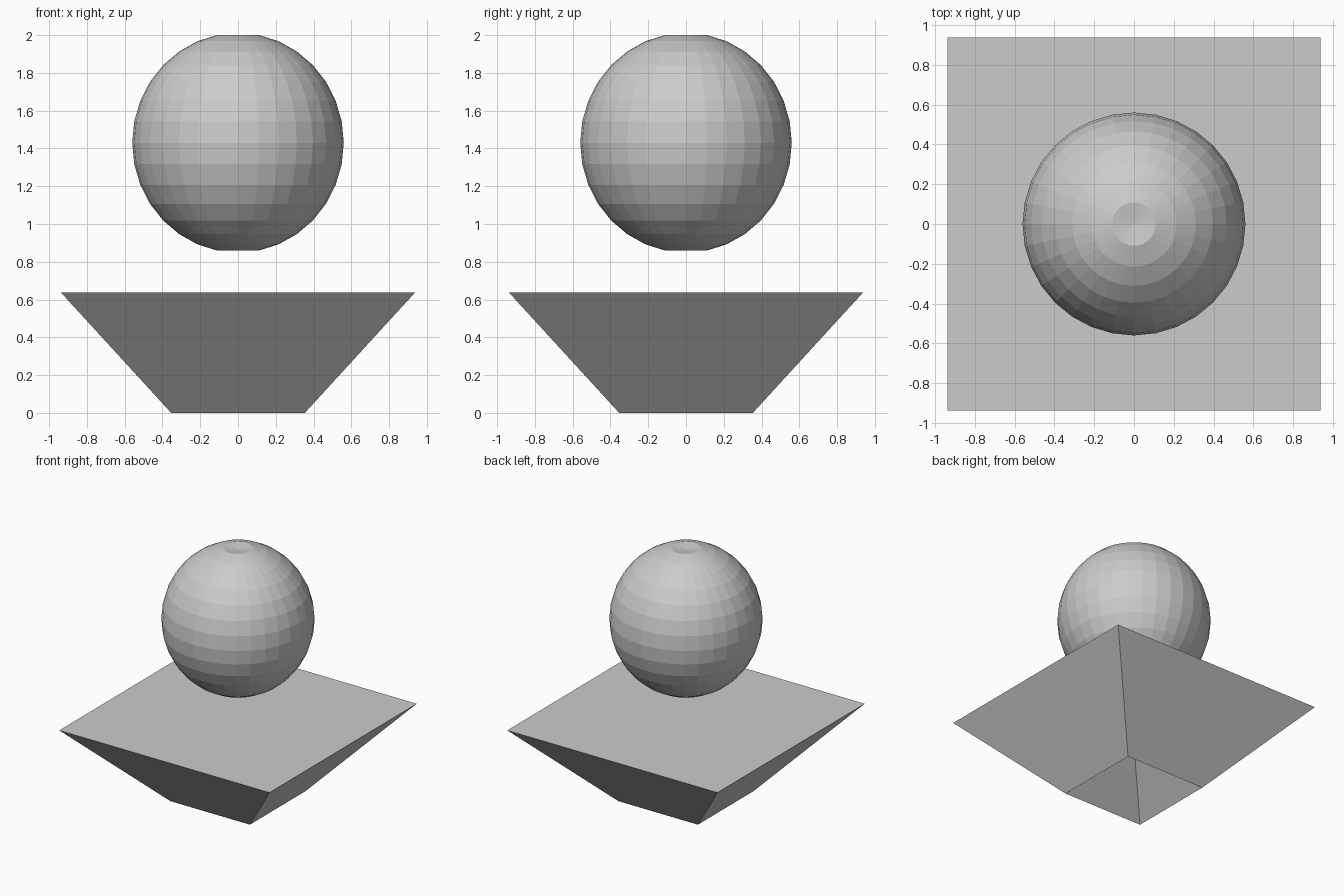
import bpy, bmesh

if "Cube" in bpy.data.objects:
    bpy.data.objects.remove(bpy.data.objects["Cube"])


def finish(bm, name, z=0.0):
    """Turn a bmesh into a flat-shaded object with outward normals."""
    bmesh.ops.recalc_face_normals(bm, faces=bm.faces[:])
    mesh = bpy.data.meshes.new(name)
    bm.to_mesh(mesh)
    bm.free()
    ob = bpy.data.objects.new(name, mesh)
    ob.location.z = z
    bpy.context.collection.objects.link(ob)
    return ob


# Base: upside-down truncated pyramid whose tip is folded up inside
TOP, FOOT, HEIGHT, PIT = 0.937, 0.354, 0.637, 0.385
bm = bmesh.new()
corners = ((-1, -1), (1, -1), (1, 1), (-1, 1))
upper = [bm.verts.new((x * TOP, y * TOP, HEIGHT)) for x, y in corners]
lower = [bm.verts.new((x * FOOT, y * FOOT, 0)) for x, y in corners]
apex = bm.verts.new((0, 0, PIT))
bm.faces.new(upper)
for i in range(4):
    j = (i + 1) % 4
    bm.faces.new((lower[i], lower[j], upper[j], upper[i]))
    bm.faces.new((lower[j], lower[i], apex))
finish(bm, "pyramid_base")

# Ball: faceted sphere, slightly tall, with both poles dimpled inward
RADIUS, TALL, DIMPLE = 0.56, 0.582, 0.556
bm = bmesh.new()
bmesh.ops.create_uvsphere(bm, u_segments=32, v_segments=16, radius=1)
for v in bm.verts:
    pole = abs(v.co.z) > 0.99
    v.co.x *= RADIUS
    v.co.y *= RADIUS
    v.co.z *= DIMPLE if pole else TALL
finish(bm, "floating_ball", z=1.43)
